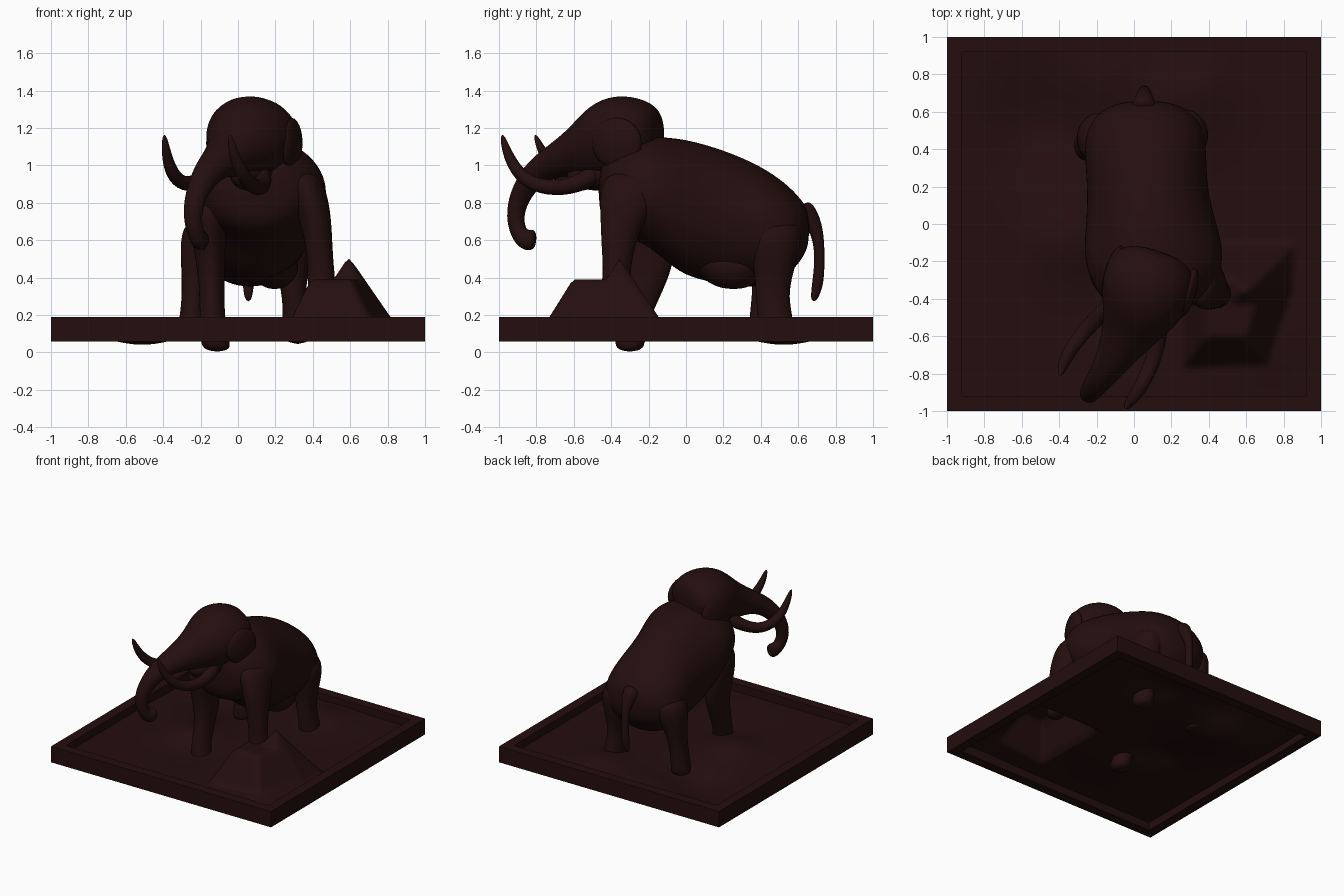
import bpy, bmesh, math
from mathutils import Vector, Matrix

cube = bpy.data.objects.get("Cube")
if cube:
    bpy.data.objects.remove(cube, do_unlink=True)

COLOR = (0.018, 0.0044, 0.0044, 1)
brown = bpy.data.materials.new("dark_brown")
brown.use_nodes = True
brown.diffuse_color = COLOR
brown.node_tree.nodes["Principled BSDF"].inputs["Base Color"].default_value = COLOR


def finish(name, bm, smooth=True, subdiv=0):
    """Turn a bmesh into a coloured object."""
    bmesh.ops.recalc_face_normals(bm, faces=bm.faces)
    mesh = bpy.data.meshes.new(name)
    bm.to_mesh(mesh)
    bm.free()
    mesh.materials.append(brown)
    obj = bpy.data.objects.new(name, mesh)
    bpy.context.collection.objects.link(obj)
    if subdiv:
        mod = obj.modifiers.new("smooth_form", 'SUBSURF')
        mod.levels = mod.render_levels = subdiv
    for poly in mesh.polygons:
        poly.use_smooth = smooth


def loft(name, rows, axis=None, sides=12):
    """Elliptical rings (x, y, z, side radius, other radius) along a path."""
    bm = bmesh.new()
    pts = [Vector(r[:3]) for r in rows]
    rings = []
    for i, row in enumerate(rows):
        t = Vector(axis) if axis else pts[min(i + 1, len(pts) - 1)] - pts[max(i - 1, 0)]
        t.normalize()
        s = (Vector((1, 0, 0)) - t * t.x).normalized()
        u = t.cross(s)
        ra, rb = row[3] * 1.05, row[-1] * 1.05
        ring = []
        for k in range(sides):
            a = math.tau * k / sides
            ring.append(bm.verts.new(pts[i] + s * ra * math.cos(a) + u * rb * math.sin(a)))
        rings.append(ring)
    for a, b in zip(rings, rings[1:]):
        for k in range(sides):
            n = (k + 1) % sides
            bm.faces.new((a[k], a[n], b[n], b[k]))
    bm.faces.new(rings[0])
    bm.faces.new(rings[-1])
    finish(name, bm, subdiv=2)


# Torso: y, centre x, half width, top, bottom
torso = [(-.47, .1, .15, 1.0, .74), (-.40, .1, .28, 1.11, .64), (-.22, .11, .365, 1.15, .6),
         (-.08, .1, .355, 1.14, .47), (.02, .09, .335, 1.125, .41), (.2, .07, .31, 1.075, .37),
         (.4, .06, .32, .99, .35), (.54, .06, .3, .895, .41), (.62, .06, .21, .81, .5),
         (.66, .06, .1, .75, .58)]
loft("torso", [(x, y, (a + b) / 2, w, (a - b) / 2) for y, x, w, a, b in torso],
     axis=(0, 1, 0), sides=16)
loft("belly_hair", [(.17, .02, .55, .08, .08), (.19, .12, .47, .12, .11),
                    (.2, .25, .45, .13, .12), (.18, .4, .46, .1, .1)], axis=(0, 1, 0))

# Legs
legs = {
    "front_left_leg": [(.34, -.27, .98, .09, .17), (.385, -.31, .82, .1, .15),
                       (.42, -.345, .68, .08, .11), (.435, -.365, .55, .07, .085),
                       (.445, -.37, .42, .07, .07), (.45, -.38, .28, .08, .085)],
    "front_right_leg": [(-.14, -.24, .85, .1, .18), (-.16, -.2, .6, .09, .15),
                        (-.14, -.2, .42, .07, .12), (-.14, -.26, .24, .065, .09),
                        (-.13, -.3, .1, .07, .08), (-.11, -.3, .0, .085, .08)],
    "hind_left_leg": [(.25, .47, .72, .13, .15), (.275, .475, .58, .13, .14),
                      (.29, .47, .42, .08, .1), (.3, .46, .3, .062, .085),
                      (.31, .48, .17, .07, .095), (.32, .49, .04, .085, .085)],
    "hind_right_leg": [(-.17, .46, .72, .12, .15), (-.2, .46, .56, .11, .13),
                       (-.23, .45, .42, .07, .09), (-.24, .43, .27, .06, .08),
                       (-.25, .42, .14, .07, .085), (-.25, .42, .08, .075, .08)],
}
for leg_name, rows in legs.items():
    loft(leg_name, rows, axis=(0, 0, -1))

# Head flowing into the trunk, turned towards the right
loft("head_and_trunk", [
    (.13, -.14, 1.19, .12, .1), (.11, -.2, 1.19, .22, .165), (.075, -.32, 1.165, .25, .225),
    (.04, -.44, 1.12, .225, .215), (-.02, -.56, 1.07, .155, .145),
    (-.09, -.69, 1.03, .105, .09), (-.16, -.8, .97, .078, .072), (-.22, -.88, .86, .06, .058),
    (-.245, -.915, .75, .05, .048), (-.235, -.905, .66, .045, .045),
    (-.21, -.87, .60, .045, .055), (-.19, -.8, .60, .05, .065)])
loft("lower_jaw", [(.1, -.36, .99, .14, .13), (.04, -.53, .94, .09, .08),
                   (.0, -.64, .94, .04, .04)])

# Ears lying against the head
for ear_name, centre in (("left_ear", (.285, -.37, 1.12)), ("right_ear", (-.11, -.25, 1.12))):
    bm = bmesh.new()
    place = (Matrix.Translation(centre) @ Matrix.Rotation(math.radians(-18), 4, 'Z')
             @ Matrix.Diagonal((.045, .14, .135, 1)))
    bmesh.ops.create_uvsphere(bm, u_segments=20, v_segments=12, radius=1, matrix=place)
    finish(ear_name, bm)

# Tusks and tail
loft("left_tusk", [(.12, -.45, .98, .055), (.14, -.58, .89, .045), (.1, -.74, .875, .042),
                   (.04, -.87, .92, .038), (-.02, -.95, 1.04, .03), (-.045, -.985, 1.17, .012)])
loft("right_tusk", [(-.06, -.40, 1.02, .055), (-.18, -.48, .93, .045), (-.27, -.58, .89, .042),
                    (-.34, -.67, .93, .038), (-.38, -.75, 1.03, .03), (-.395, -.81, 1.17, .012)])
loft("tail", [(.05, .6, .77, .08), (.055, .67, .72, .05), (.055, .71, .62, .03),
              (.055, .715, .48, .026), (.055, .705, .36, .032), (.055, .68, .27, .016)])

# Square frame with an open middle
bm = bmesh.new()
bmesh.ops.create_cube(bm, size=1, matrix=Matrix.Translation((0, 0, .125))
                      @ Matrix.Diagonal((2, 2, .13, 1)))
caps = [f for f in bm.faces if abs(f.normal.z) > .5]
bmesh.ops.inset_individual(bm, faces=caps, thickness=.08, use_even_offset=True)
rims = [e for f in caps for e in f.edges]
bmesh.ops.delete(bm, geom=caps, context='FACES_ONLY')
bmesh.ops.bridge_loops(bm, edges=rims)
finish("base_frame", bm, smooth=False)


def rock_height(x, y):
    """Angular rock under the raised foot: the lowest of its sloping planes."""
    front = .15 + 1.6 * (y + .755)
    back = .15 + 1.5 * (-.12 - y)
    right = .19 + 1.45 * (.815 - .3 * max(0, -.35 - y) - x)
    left = .15 + 2 * (x - .27)
    top = .39 + 1.5 * max(0, min(x - .51, y + .43))
    return min(front, back, right, left, top)


# Uneven ground with the rock rising from it: x, y, height, spread
bumps = [(-.5, .53, -.085, .21), (.3, .68, .06, .15), (-.35, -.1, .05, .13),
         (-.2, .75, .04, .15), (.68, -.62, .04, .2), (-.15, -.42, -.025, .15)]
bm = bmesh.new()
bmesh.ops.create_grid(bm, x_segments=80, y_segments=80, size=.95)
for v in bm.verts:
    x, y = v.co.x, v.co.y
    soil = .125 + sum(h * math.exp(-((x - a) ** 2 + (y - b) ** 2) / (2 * s * s))
                      for a, b, h, s in bumps)
    v.co.z = max(soil, rock_height(x, y))
finish("ground_and_rock", bm)
